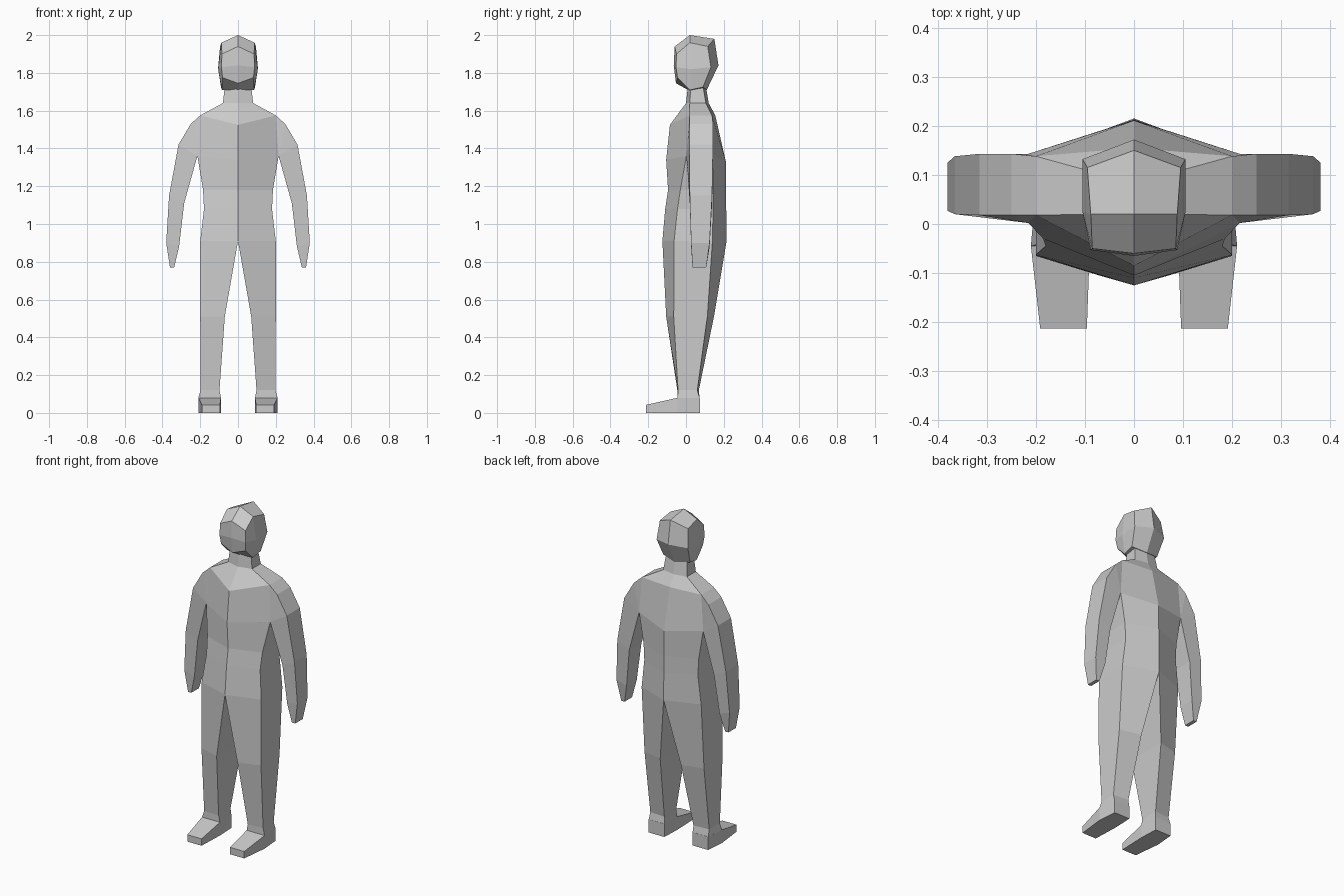
import bpy
import bmesh

if "Cube" in bpy.data.objects:
    bpy.data.objects.remove(bpy.data.objects["Cube"])


def loft(bm, rings, closed=False, cap_start=False, cap_end=False):
    """Bridge successive rings of points with flat quads."""
    vs = [[bm.verts.new(p) for p in ring] for ring in rings]
    n = len(vs[0])
    for a, b in zip(vs, vs[1:]):
        for i in range(n if closed else n - 1):
            j = (i + 1) % n
            bm.faces.new((a[i], a[j], b[j], b[i]))
    if cap_start:
        bm.faces.new(vs[0])
    if cap_end:
        bm.faces.new(vs[-1])
    return vs


def finish(name, bm):
    """Weld the right half, then mirror it across x = 0."""
    bmesh.ops.remove_doubles(bm, verts=bm.verts, dist=0.0005)
    bmesh.ops.recalc_face_normals(bm, faces=bm.faces)
    mesh = bpy.data.meshes.new(name)
    bm.to_mesh(mesh)
    bm.free()
    obj = bpy.data.objects.new(name, mesh)
    bpy.context.collection.objects.link(obj)
    mod = obj.modifiers.new("Mirror", 'MIRROR')
    mod.use_clip = True
    return obj


def half_ring(fy, fz, x, sf, sb, sz, by, bz):
    """Front centre, side front, side back, back centre."""
    return [(0, fy, fz), (x, sf, sz), (x, sb, sz), (0, by, bz)]


# Body: neck, torso, arms and legs as one welded skin
bm = bmesh.new()
neck_shoulder = [
    half_ring(0.01, 1.73, 0.07, 0.025, 0.09, 1.73, 0.105, 1.73),
    half_ring(0.00, 1.64, 0.08, 0.02, 0.105, 1.64, 0.12, 1.64),
    half_ring(-0.085, 1.525, 0.20, 0.018, 0.138, 1.575, 0.155, 1.575),
]
loft(bm, neck_shoulder)
trunk = [
    half_ring(-0.105, 1.34, 0.215, 0.002, 0.143, 1.36, 0.211, 1.33),
    half_ring(-0.095, 1.18, 0.185, -0.03, 0.143, 1.18, 0.212, 1.18),
    half_ring(-0.11, 1.08, 0.18, -0.045, 0.143, 1.08, 0.213, 1.08),
    half_ring(-0.125, 0.91, 0.20, -0.063, 0.14, 0.91, 0.215, 0.91),
]
loft(bm, trunk)
# chest and upper back, leaving the side open for the arm
shoulder, armpit = neck_shoulder[-1], trunk[0]
loft(bm, [shoulder[:2], armpit[:2]])
loft(bm, [shoulder[2:], armpit[2:]])

# Arm: outer front, outer back, inner back, inner front
pit_front, pit_back = armpit[1], armpit[2]
arm = [[shoulder[1], shoulder[2], pit_back, pit_front]]
for x, z in ((0.25, 1.53), (0.315, 1.42)):
    arm.append([(x, 0.018, z), (x, 0.143, z), pit_back, pit_front])
for xo, zo, xi, zi, yf, yb in (
        (0.365, 1.15, 0.285, 1.11, 0.02, 0.138),
        (0.38, 0.90, 0.312, 0.88, 0.027, 0.125),
        (0.36, 0.77, 0.338, 0.77, 0.035, 0.107)):
    arm.append([(xo, yf, zo), (xo, yb, zo), (xi, yb, zi), (xi, yf, zi)])
# collapsed armpit corners become triangles
vs = [[bm.verts.new(p) for p in ring] for ring in arm]
for k, (a, b) in enumerate(zip(vs, vs[1:])):
    bm.faces.new((a[0], a[1], b[1], b[0]))
    if k < 2:
        bm.faces.new((a[0], b[0], b[3]))
        bm.faces.new((a[1], b[2], b[1]))
    else:
        for i in (1, 2, 3):
            j = (i + 1) % 4
            bm.faces.new((a[i], a[j], b[j], b[i]))
bm.faces.new(vs[-1])

# Leg: inner front, outer front, outer back, inner back
leg = [trunk[-1],
       [(0.07, -0.105, 0.51), (0.20, -0.065, 0.51),
        (0.20, 0.113, 0.51), (0.07, 0.148, 0.51)],
       [(0.098, -0.046, 0.12), (0.198, -0.042, 0.12),
        (0.198, 0.06, 0.12), (0.098, 0.068, 0.12)],
       [(0.09, -0.045, 0.08), (0.21, -0.045, 0.08),
        (0.20, 0.072, 0.08), (0.095, 0.072, 0.08)]]
loft(bm, leg, closed=True)
finish("body", bm)

# Foot: sections from heel to toe
bm = bmesh.new()
foot = [[(x0, y, 0), (x1, y, 0), (x1, y, h), (x0, y, h)]
        for y, x0, x1, h in ((0.073, 0.095, 0.20, 0.08),
                             (-0.045, 0.09, 0.21, 0.08),
                             (-0.213, 0.096, 0.191, 0.042))]
loft(bm, foot, closed=True, cap_start=True, cap_end=True)
finish("foot", bm)

# Head: centre outline and side outline (crown, round the back, chin, face)
centre = [(0.02, 2.0), (0.15, 1.98), (0.172, 1.84), (0.11, 1.71),
          (0.02, 1.705), (-0.053, 1.745), (-0.065, 1.84), (-0.06, 1.94)]
side = [(0.088, 0.02, 1.96), (0.095, 0.115, 1.94), (0.105, 0.132, 1.83),
        (0.09, 0.09, 1.725), (0.085, 0.02, 1.71), (0.082, -0.045, 1.775),
        (0.088, -0.053, 1.83), (0.085, -0.05, 1.90)]
bm = bmesh.new()
rings = loft(bm, [[(0, y, z)for y, z in centre], side], closed=True)
rim = rings[1]
temple = bm.verts.new((0.105, 0.025, 1.82))
for i in range(0, 8, 2):
    bm.faces.new((temple, rim[i], rim[i + 1], rim[(i + 2) % 8]))
finish("head", bm)
